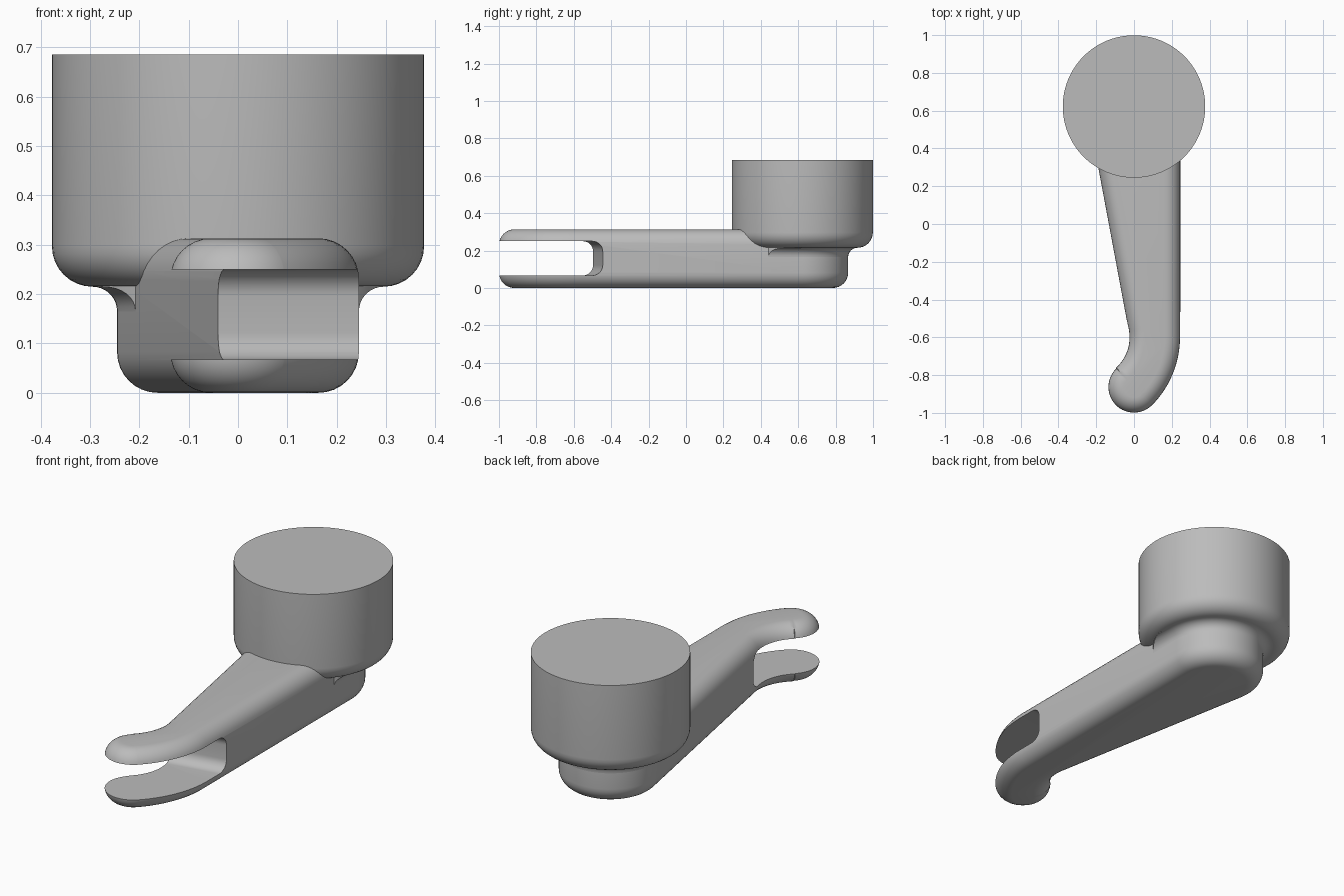
import bpy, bmesh
from math import sin, cos, pi, radians
from mathutils import Matrix

cube = bpy.data.objects.get("Cube")
if cube:
    bpy.data.objects.remove(cube)

grey = bpy.data.materials.new("satin grey")
grey.use_nodes = True
grey.diffuse_color = (0.5, 0.5, 0.5, 1)
grey.node_tree.nodes["Principled BSDF"].inputs["Base Color"].default_value = (0.5, 0.5, 0.5, 1)

HEAD_Y = 0.622
TAPER = radians(10.3)


def make_object(name, bm):
    bmesh.ops.recalc_face_normals(bm, faces=bm.faces)
    mesh = bpy.data.meshes.new(name)
    bm.to_mesh(mesh)
    bm.free()
    mesh.materials.append(grey)
    obj = bpy.data.objects.new(name, mesh)
    bpy.context.collection.objects.link(obj)
    return obj


def loft(name, rings):
    """Skin a stack of equal point rings and cap both ends."""
    bm = bmesh.new()
    layers = [[bm.verts.new(p) for p in ring] for ring in rings]
    for low, high in zip(layers, layers[1:]):
        for i in range(len(low)):
            j = (i + 1) % len(low)
            bm.faces.new((low[i], low[j], high[j], high[i]))
    bm.faces.new(layers[0])
    bm.faces.new(layers[-1])
    return make_object(name, bm)


def arc(cx, cy, r, start, end, n):
    steps = [start + (end - start) * i / n for i in range(n + 1)]
    return [(cx + r * cos(a), cy + r * sin(a)) for a in steps]


def arm_ring(offset, z):
    """Arm outline grown by offset: outer bend, hooked tip, inner bend, head end."""
    pts = arc(-0.266, -0.6, 0.511 + offset, 0, radians(-45), 16)
    pts += arc(0, -0.863, 0.137 + offset, radians(-47), radians(-226), 28)
    pts += arc(-0.24, -0.6, 0.215 - offset, radians(-47.6), TAPER, 16)
    pts += arc(0, HEAD_Y, 0.245 + offset, pi + TAPER, 0, 40)
    return [(x, y, z) for x, y in pts]


def boolean(obj, tool, operation):
    mod = obj.modifiers.new(operation.lower(), 'BOOLEAN')
    mod.operation = operation
    mod.object = tool
    mod.solver = 'EXACT'
    bpy.context.view_layer.objects.active = obj
    bpy.ops.object.modifier_apply(modifier=mod.name)
    bpy.data.objects.remove(tool)


# Arm with rounded upper and lower rims
EDGE, TOP = 0.082, 0.313
quarter = [pi / 2 * i / 8 for i in range(9)]
section = [(EDGE * (sin(a) - 1), EDGE * (1 - cos(a))) for a in quarter]
section += [(d, TOP - z) for d, z in reversed(section)]
arm = loft("arm", [arm_ring(d, z) for d, z in section])

# Slot through the hooked end, with rounded inner corners
bm = bmesh.new()
bmesh.ops.create_cube(bm, size=1, matrix=Matrix.Diagonal((2, 1.5, 0.183, 1)))
rims = [e for e in bm.edges if all(v.co.y > 0 for v in e.verts)
        and abs(e.verts[0].co.x - e.verts[1].co.x) > 1]
bmesh.ops.bevel(bm, geom=rims, offset=0.055, segments=8, profile=0.5, affect='EDGES')
bmesh.ops.translate(bm, verts=bm.verts, vec=(0, -0.75, 0))
bm.transform(Matrix.Translation((0.245, -0.445, 0.1585)) @ Matrix.Rotation(TAPER, 4, 'Z'))
slot = make_object("slot_cutter", bm)
slot.hide_render = True
boolean(arm, slot, 'DIFFERENCE')

# Round head with a rounded lower rim
R, BASE, HEAD_TOP = 0.377, 0.215, 0.685
profile = [(R - EDGE + EDGE * sin(a), BASE + EDGE * (1 - cos(a))) for a in quarter]
profile.append((R, HEAD_TOP))
head = loft("head", [[(x, y, z) for x, y in arc(0, HEAD_Y, r, 0, 2 * pi, 96)[:-1]]
                     for r, z in profile])

# Flared collar blending the arm sides into the underside of the head
flare = [(-0.02, 0.16)]
flare += [(0.05 * (1 - cos(a)), 0.165 + 0.05 * sin(a)) for a in quarter]
flare.append((0.05, 0.225))
collar = loft("collar", [arm_ring(d, z) for d, z in flare])
limit = loft("collar_limit", [[(x, y, z) for x, y in arc(0, HEAD_Y, 0.305, 0, 2 * pi, 96)[:-1]]
                              for z in (0.1, 0.3)])
limit.hide_render = True
boolean(collar, limit, 'INTERSECT')

for obj in (arm, head, collar):
    bpy.ops.object.select_all(action='DESELECT')
    obj.select_set(True)
    bpy.context.view_layer.objects.active = obj
    bpy.ops.object.shade_smooth_by_angle(angle=radians(35))
